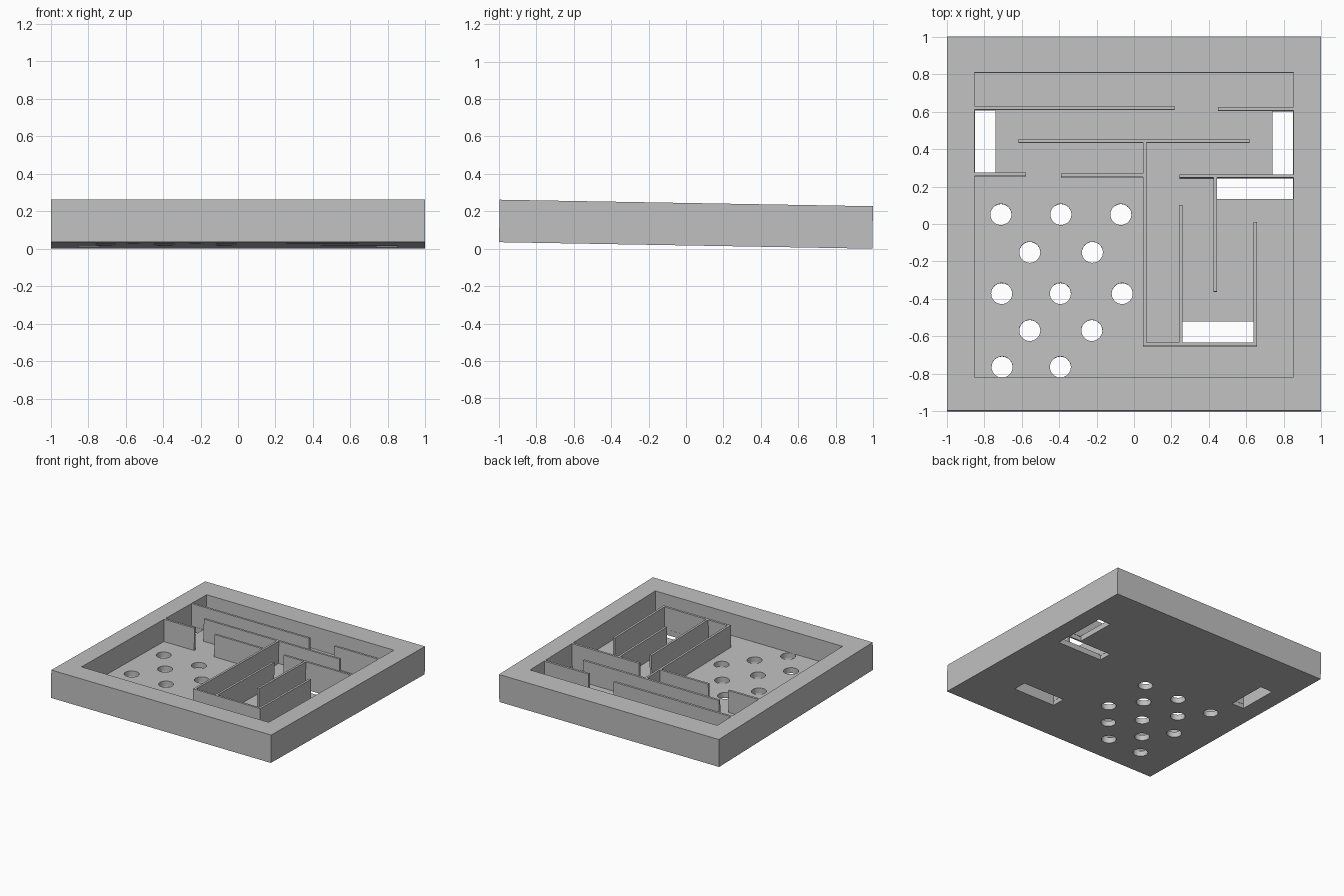
import bpy, bmesh, math
from mathutils import Matrix, Vector

if "Cube" in bpy.data.objects:
    bpy.data.objects.remove(bpy.data.objects["Cube"])

HALF, H, FLOOR, TILT = 0.998, 0.227, 0.045, math.radians(1)

grey = bpy.data.materials.new("plain grey")
grey.use_nodes = True
grey.diffuse_color = (0.53, 0.53, 0.53, 1)
grey.node_tree.nodes["Principled BSDF"].inputs["Base Color"].default_value = grey.diffuse_color

# Whole tray leans down slightly towards the back
LEAN = (Matrix.Translation((0, -H * math.sin(TILT) / 2, HALF * math.sin(TILT)))
        @ Matrix.Rotation(-TILT, 4, 'X'))


def add_box(bm, x0, x1, y0, y1, z0, z1):
    centre = Vector((x0 + x1, y0 + y1, z0 + z1)) / 2
    size = Matrix.Diagonal((x1 - x0, y1 - y0, z1 - z0, 1))
    bmesh.ops.create_cube(bm, size=1, matrix=Matrix.Translation(centre) @ size)


def finish(bm, name):
    mesh = bpy.data.meshes.new(name)
    bm.to_mesh(mesh)
    bm.free()
    mesh.materials.append(grey)
    obj = bpy.data.objects.new(name, mesh)
    bpy.context.collection.objects.link(obj)
    obj.matrix_world = LEAN
    return obj


def cut(target, cutter):
    cutter.hide_render = True
    cutter.hide_set(True)
    mod = target.modifiers.new(cutter.name, 'BOOLEAN')
    mod.operation, mod.solver, mod.object = 'DIFFERENCE', 'EXACT', cutter


# Solid tray
bm = bmesh.new()
add_box(bm, -HALF, HALF, -HALF, HALF, 0, H)
tray = finish(bm, "tray")

# Sunken pit
bm = bmesh.new()
add_box(bm, -0.85, 0.85, -0.818, 0.806, FLOOR, H + 0.1)
pit = finish(bm, "pit_cutter")

# Slots and round holes through the floor
bm = bmesh.new()
for x0, x1, y0, y1 in [(-0.849, -0.738, 0.27, 0.607), (0.738, 0.849, 0.26, 0.603),
                       (0.442, 0.849, 0.134, 0.247), (0.258, 0.639, -0.633, -0.519)]:
    add_box(bm, x0, x1, y0, y1, -0.1, FLOOR + 0.05)
HOLE_ROWS = {0.052: (-0.71, -0.39, -0.07), -0.15: (-0.556, -0.222),
             -0.37: (-0.706, -0.393, -0.063), -0.567: (-0.556, -0.225),
             -0.762: (-0.704, -0.393)}
for y, row in HOLE_ROWS.items():
    for x in row:
        bmesh.ops.create_cone(bm, cap_ends=True, segments=32, radius1=0.056, radius2=0.056,
                              depth=0.3, matrix=Matrix.Translation((x, y, 0)))
holes = finish(bm, "hole_cutter")

cut(tray, pit)
cut(tray, holes)

# Thin maze walls, level with the rim
T = 0.009
WALLS_ACROSS = [  # y, x start, x end
    (0.618, -0.86, 0.217), (0.613, 0.449, 0.86), (0.442, -0.615, 0.617),
    (0.263, -0.86, -0.575), (0.258, -0.39, 0.05), (0.254, 0.242, 0.86),
    (-0.643, 0.048, 0.656)]
WALLS_ALONG = [  # x, y start, y end
    (0.057, -0.645, 0.442), (0.25, -0.643, 0.1), (0.434, -0.363, 0.254),
    (0.647, -0.643, 0.01)]
TOP = H - 0.0005
for i, (y, x0, x1) in enumerate(WALLS_ACROSS):
    bm = bmesh.new()
    add_box(bm, x0, x1, y - T, y + T, FLOOR - 0.01, TOP)
    finish(bm, f"cross_wall_{i + 1}")
for i, (x, y0, y1) in enumerate(WALLS_ALONG):
    bm = bmesh.new()
    add_box(bm, x - T, x + T, y0, y1, FLOOR - 0.01, TOP)
    finish(bm, f"long_wall_{i + 1}")
